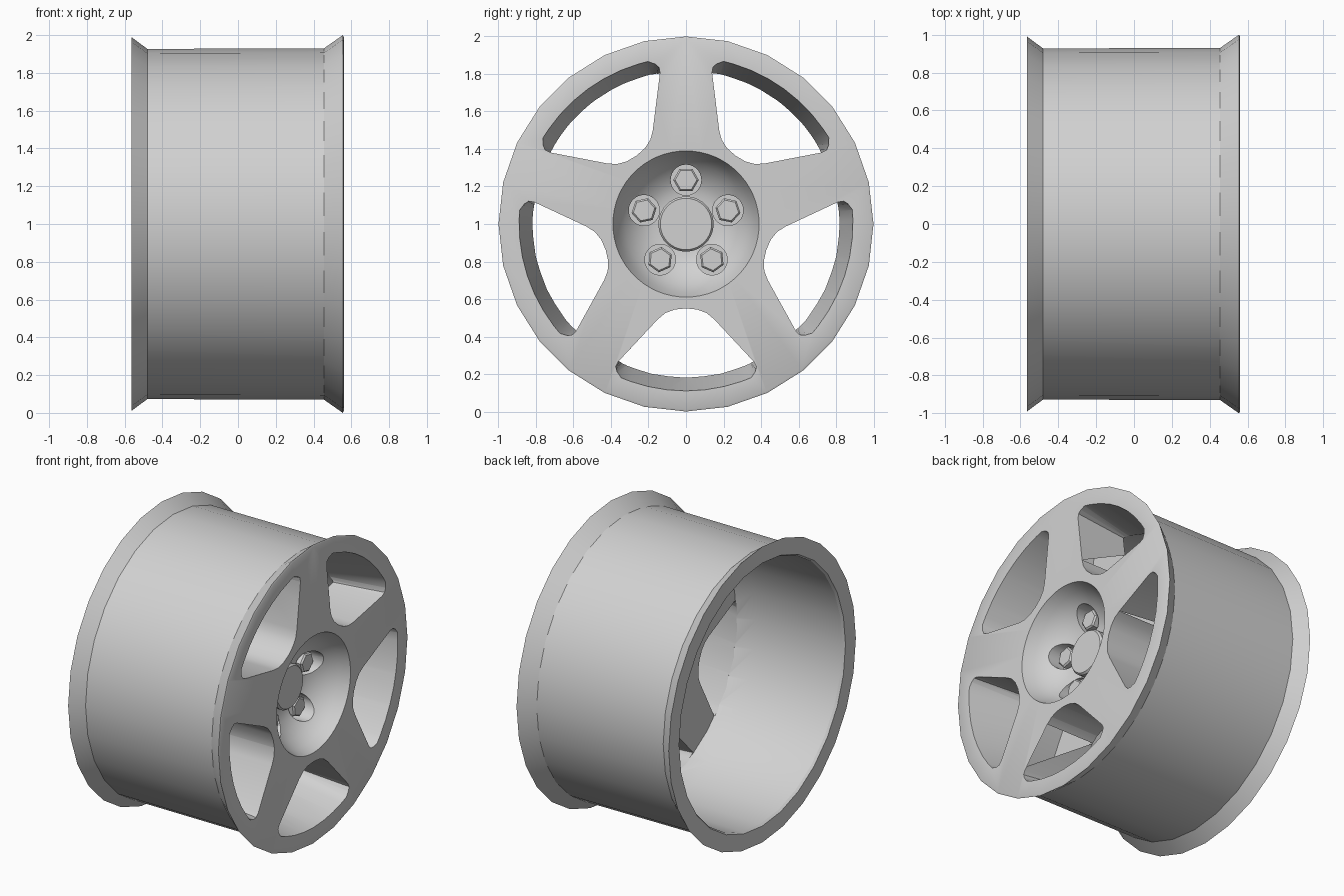
import bpy, bmesh, math
from mathutils import Matrix, Vector

cube = bpy.data.objects.get("Cube")
if cube:
    bpy.data.objects.remove(cube, do_unlink=True)

grey = bpy.data.materials.new("light_grey_metal")
grey.use_nodes = True
colour = (0.64, 0.64, 0.64, 1)
grey.diffuse_color = colour
grey.node_tree.nodes["Principled BSDF"].inputs["Base Color"].default_value = colour

SPOKES = 5
AXLE = Vector((0, 0, 1))


def finish(name, bm):
    """Turn a bmesh built around the origin into an object on the axle line."""
    bmesh.ops.remove_doubles(bm, verts=bm.verts, dist=1e-5)
    bmesh.ops.recalc_face_normals(bm, faces=bm.faces)
    bmesh.ops.translate(bm, verts=bm.verts, vec=AXLE)
    mesh = bpy.data.meshes.new(name)
    bm.to_mesh(mesh)
    bm.free()
    mesh.materials.append(grey)
    obj = bpy.data.objects.new(name, mesh)
    bpy.context.collection.objects.link(obj)
    return obj


def revolve(name, profile, steps):
    """Spin (x, radius) points around the x axis."""
    bm = bmesh.new()
    verts = [bm.verts.new((x, 0, r)) for x, r in profile]
    edges = [bm.edges.new(pair) for pair in zip(verts, verts[1:])]
    bmesh.ops.spin(bm, geom=verts + edges, cent=(0, 0, 0), axis=(1, 0, 0),
                   angle=math.tau, steps=steps, use_duplicate=False)
    return finish(name, bm)


def loft(name, sections, angle):
    """Join two outlines of (x, y, z) points and turn them around the axle."""
    bm = bmesh.new()
    rings = [[bm.verts.new(p) for p in section] for section in sections]
    n = len(rings[0])
    for i in range(n):
        j = (i + 1) % n
        bm.faces.new((rings[0][i], rings[0][j], rings[1][j], rings[1][i]))
    for ring in rings:
        bm.faces.new(ring)
    bmesh.ops.rotate(bm, verts=bm.verts, matrix=Matrix.Rotation(angle, 3, 'X'))
    return finish(name, bm)


def circle(x, radius, count, centre=0.0):
    return [(x, radius * math.cos(math.tau * i / count),
             centre + radius * math.sin(math.tau * i / count)) for i in range(count)]


def window(x, limit):
    """Rounded triangular spoke opening, its outer edge held to a radius."""
    half = [(0.06, 0.456), (0.11, 0.475), (0.15, 0.508), (0.362, 0.735),
            (0.377, 0.765), (0.37, 0.795), (0.345, 0.82)]
    half += [(0.89 * math.sin(a), 0.89 * math.cos(a)) for a in (0.34, 0.23, 0.115)]
    outline = [(0, 0.45)] + half + [(0, 0.89)] + [(-u, v) for u, v in reversed(half)]
    points = []
    for u, v in outline:
        r = math.hypot(u, v)
        k = limit / r if (r > limit or r > 0.88) else 1
        points.append((x, u * k, v * k))
    return points


# Barrel, flanges and solid disc in one profile
wheel = revolve("wheel_rim_and_spokes", [
    (0.56, 0), (0.56, 0.99), (0.555, 1.0), (0.455, 0.93), (-0.48, 0.927),
    (-0.565, 0.99), (-0.565, 0.88), (-0.55, 0.87), (0.08, 0.86),
    (0.2, 0.82), (0.2, 0)], 28)

# Cutters: hub bowl, spoke windows and bolt seats
cutters = [revolve("bowl_cutter", [
    (0.6, 0), (0.6, 0.402), (0.56, 0.39), (0.49, 0.363), (0.43, 0.325), (0.385, 0.28),
    (0.35, 0.23), (0.33, 0.18), (0.325, 0.13), (0.325, 0)], 60)]
for k in range(SPOKES):
    turn = math.tau * k / SPOKES
    cutters.append(loft("window_cutter", [window(0.6, 0.898), window(0.15, 0.81)],
                        turn + math.pi))
    cutters.append(loft("seat_cutter", [circle(0.5, 0.082, 28, 0.235),
                                        circle(0.305, 0.082, 28, 0.235)], turn))

bpy.context.view_layer.objects.active = wheel
for cutter in cutters:
    cutter.hide_render = True
    mod = wheel.modifiers.new("cut", 'BOOLEAN')
    mod.operation = 'DIFFERENCE'
    mod.solver = 'EXACT'
    mod.object = cutter
    bpy.ops.object.modifier_apply(modifier=mod.name)
for cutter in cutters:
    bpy.data.objects.remove(cutter, do_unlink=True)

# Centre cap
cap = revolve("centre_cap", [(0.3, 0), (0.3, 0.147), (0.372, 0.147),
                             (0.385, 0.137), (0.385, 0)], 40)

# Hexagonal wheel bolts with a small chamfer
for k in range(SPOKES):
    turn = math.tau * k / SPOKES
    loft(f"wheel_bolt_{k + 1}", [circle(0.35, 0.068, 6, 0.235),
                                 circle(0.295, 0.068, 6, 0.235)], turn)
    loft(f"wheel_bolt_top_{k + 1}", [circle(0.36, 0.058, 6, 0.235),
                                     circle(0.35, 0.068, 6, 0.235)], turn)

# Smooth the round parts while keeping crisp edges
bpy.ops.object.select_all(action='DESELECT')
for obj in (wheel, cap):
    obj.select_set(True)
bpy.context.view_layer.objects.active = wheel
bpy.ops.object.shade_smooth_by_angle(angle=math.radians(28))
